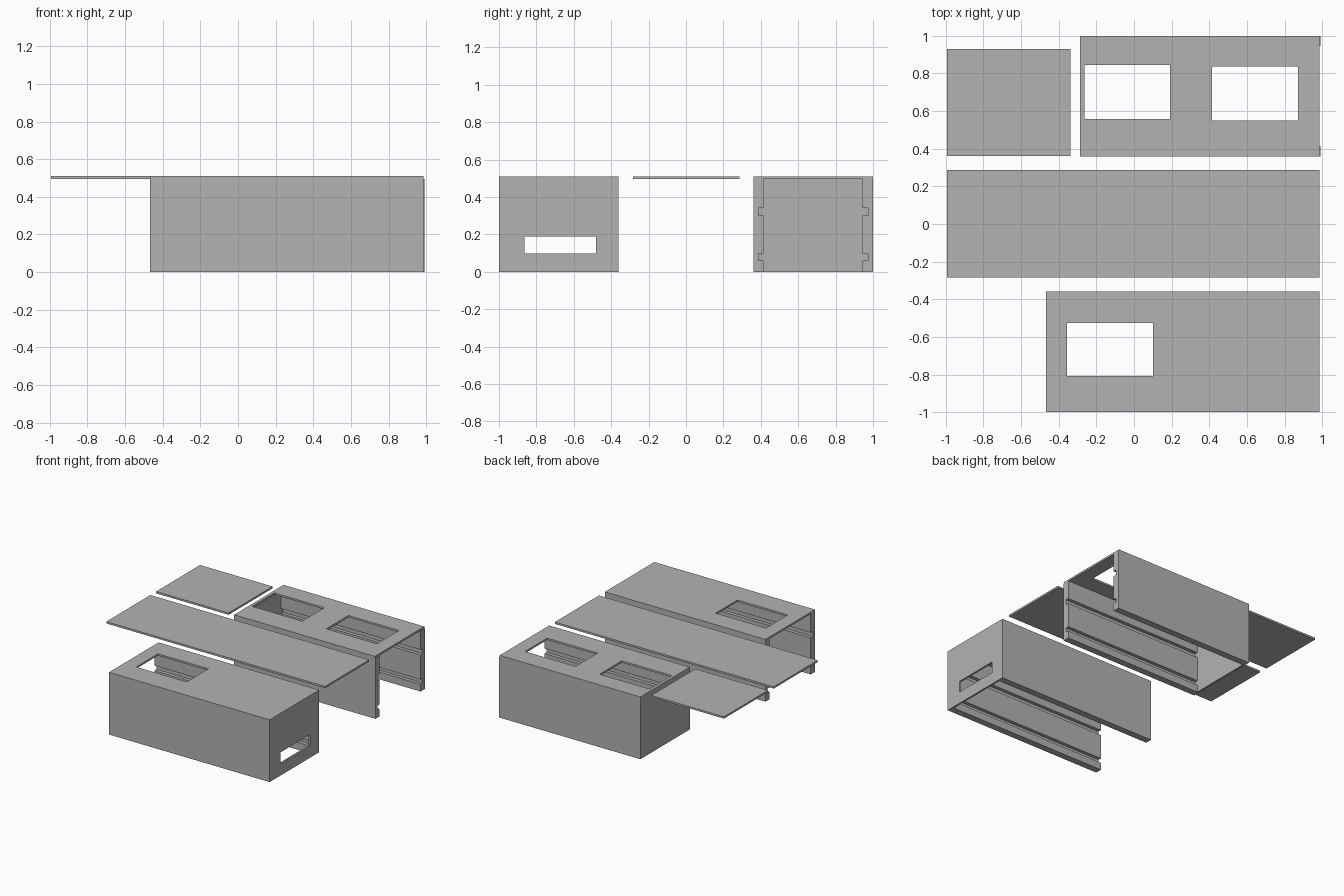
import bpy
import bmesh

cube = bpy.data.objects.get("Cube")
if cube:
    bpy.data.objects.remove(cube, do_unlink=True)

grey = bpy.data.materials.new("matte grey")
grey.use_nodes = True
colour = (0.45, 0.45, 0.45, 1)
grey.diffuse_color = colour
grey.node_tree.nodes["Principled BSDF"].inputs["Base Color"].default_value = colour

HEIGHT = 0.51
SHEET = 0.015               # thickness of panels and end walls
ROOF_Z = HEIGHT - SHEET
WALL = 0.055                # thickness of the grooved side walls
GROOVE = 0.028              # groove depth


def finish(name, bm):
    bmesh.ops.recalc_face_normals(bm, faces=bm.faces)
    mesh = bpy.data.meshes.new(name)
    bm.to_mesh(mesh)
    bm.free()
    mesh.materials.append(grey)
    obj = bpy.data.objects.new(name, mesh)
    bpy.context.collection.objects.link(obj)


def extrude(bm, offset):
    result = bmesh.ops.extrude_face_region(bm, geom=bm.faces[:])
    moved = [v for v in result["geom"] if isinstance(v, bmesh.types.BMVert)]
    bmesh.ops.translate(bm, verts=moved, vec=offset)


def panel(name, u, v, place, offset, holes=()):
    """Sheet spanning u by v with rectangular holes (u0, u1, v0, v1)."""
    us = sorted(set(u) | {c for h in holes for c in h[:2]})
    vs = sorted(set(v) | {c for h in holes for c in h[2:]})
    bm = bmesh.new()
    grid = [[bm.verts.new(place(a, b)) for b in vs] for a in us]
    for i in range(len(us) - 1):
        for j in range(len(vs) - 1):
            a, b = (us[i] + us[i + 1]) / 2, (vs[j] + vs[j + 1]) / 2
            if any(h[0] < a < h[1] and h[2] < b < h[3] for h in holes):
                continue
            bm.faces.new((grid[i][j], grid[i + 1][j],
                          grid[i + 1][j + 1], grid[i][j + 1]))
    loose = [p for p in bm.verts if not p.link_faces]
    bmesh.ops.delete(bm, geom=loose, context="VERTS")
    extrude(bm, offset)
    finish(name, bm)


def flat_panel(name, x, y, holes=()):
    panel(name, x, y, lambda a, b: (a, b, ROOF_Z), (0, 0, SHEET), holes)


def end_wall(name, x, y, holes=()):
    panel(name, y, (0, ROOF_Z), lambda a, b: (x, a, b), (SHEET, 0, 0), holes)


def side_wall(name, x, outer, inward):
    """Wall with two grooves running along its inner face."""
    depth = [(0, 0), (WALL, 0)]
    for low, high in ((0.06, 0.098), (0.30, 0.342)):
        depth += [(WALL, low), (WALL - GROOVE, low),
                  (WALL - GROOVE, high), (WALL, high)]
    depth += [(WALL, ROOF_Z), (0, ROOF_Z)]
    bm = bmesh.new()
    bm.faces.new([bm.verts.new((x[0], outer + inward * d, z)) for d, z in depth])
    extrude(bm, (x[1] - x[0], 0, 0))
    finish(name, bm)


def side_walls(prefix, x, y):
    side_wall(prefix + "_front_wall", x, y[0], 1)
    side_wall(prefix + "_back_wall", x, y[1], -1)


# Front housing: open below and on its -x end, slot in the closed end
front_y = (-1.0, -0.36)
flat_panel("front_housing_roof", (-0.468, 0.987), front_y,
           [(-0.357, 0.10, -0.807, -0.526)])
side_walls("front_housing", (-0.468, 0.987 - SHEET), front_y)
end_wall("front_housing_end", 0.987 - SHEET, front_y,
         [(-0.863, -0.481, 0.097, 0.19)])

# Back housing: open below and on its +x end, two windows in the roof
back_y = (0.36, 1.0)
flat_panel("back_housing_roof", (-0.287, 0.987), back_y,
           [(-0.262, 0.19, 0.558, 0.846), (0.415, 0.872, 0.55, 0.836)])
side_walls("back_housing", (-0.287 + SHEET, 0.992), back_y)
end_wall("back_housing_end", -0.287, back_y)

# Loose flat panels
flat_panel("long_panel", (-0.995, 0.987), (-0.283, 0.287))
flat_panel("short_panel", (-0.995, -0.338), (0.362, 0.93))
